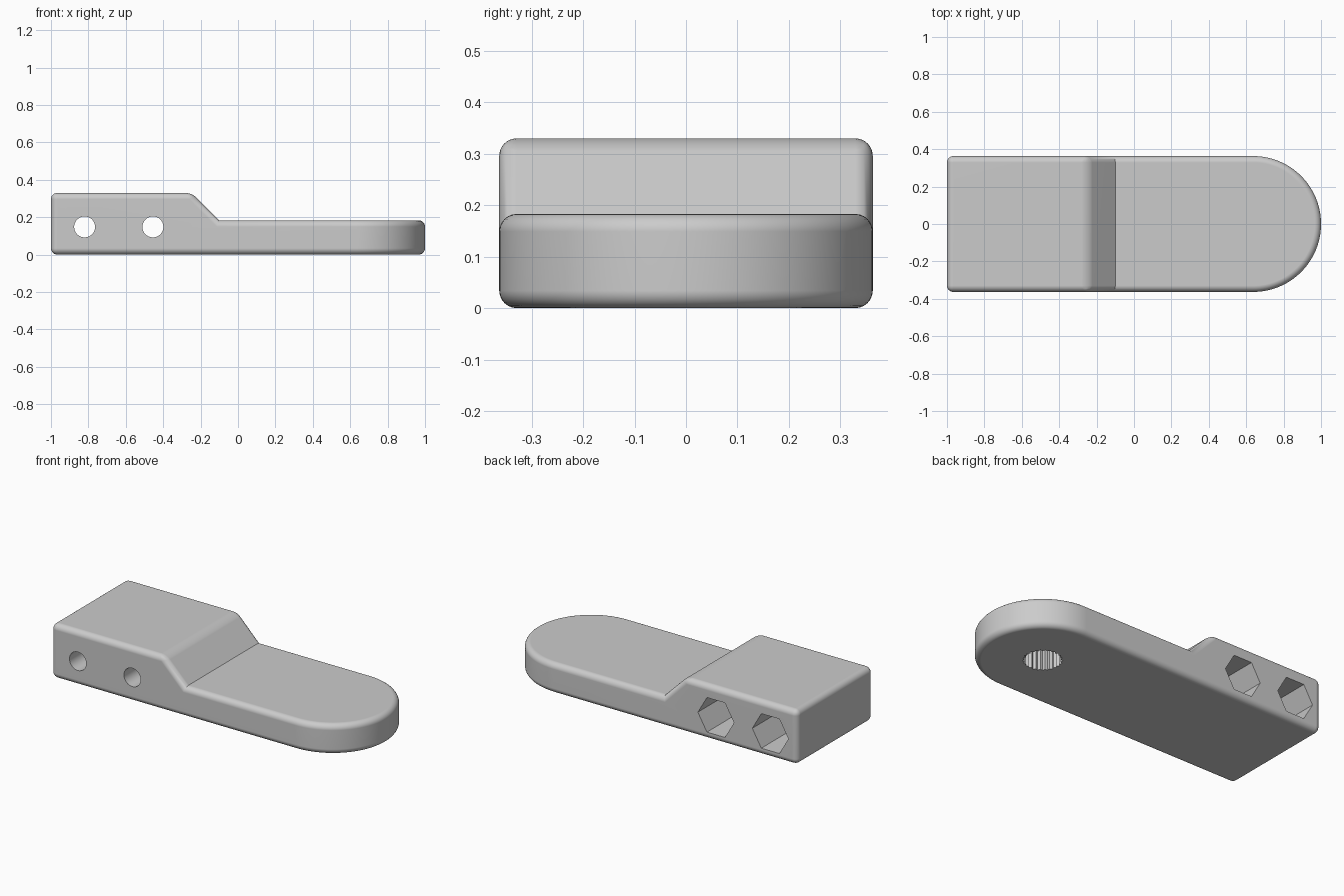
import bpy
import bmesh
from math import pi, cos, sin
from mathutils import Matrix, Vector

if "Cube" in bpy.data.objects:
    bpy.data.objects.remove(bpy.data.objects["Cube"])

HALF_W = 0.363
LOW, HIGH = 0.183, 0.33
ARC_X = 1 - HALF_W
FILLET = 0.034

grey = bpy.data.materials.new("light grey plastic")
grey.use_nodes = True
colour = (0.6, 0.6, 0.6, 1)
grey.diffuse_color = colour
grey.node_tree.nodes["Principled BSDF"].inputs["Base Color"].default_value = colour


def make_object(name, bm):
    bmesh.ops.recalc_face_normals(bm, faces=bm.faces[:])
    mesh = bpy.data.meshes.new(name)
    bm.to_mesh(mesh)
    bm.free()
    mesh.materials.append(grey)
    obj = bpy.data.objects.new(name, mesh)
    bpy.context.collection.objects.link(obj)
    return obj


def prism(name, outline, depth, matrix):
    """Extrude a flat outline along local z, then place it."""
    bm = bmesh.new()
    face = bm.faces.new([bm.verts.new((x, y, 0)) for x, y in outline])
    ext = bmesh.ops.extrude_face_region(bm, geom=[face])
    top = [v for v in ext["geom"] if isinstance(v, bmesh.types.BMVert)]
    bmesh.ops.translate(bm, verts=top, vec=(0, 0, depth))
    bm.transform(matrix)
    return make_object(name, bm)


def ring(radii, count, phase=0):
    return [(radii[i % len(radii)] * cos(phase + 2 * pi * i / count),
             radii[i % len(radii)] * sin(phase + 2 * pi * i / count))
            for i in range(count)]


# Arm body: pairs of stations joined by strips, then the round end
bm = bmesh.new()
stations = [(-1, HIGH), (-0.247, HIGH), (-0.1, LOW), (ARC_X, LOW)]
SEGS = 64
arc = [(ARC_X + HALF_W * sin(pi * i / SEGS), -HALF_W * cos(pi * i / SEGS), LOW)
       for i in range(1, SEGS)]
front = [(x, -HALF_W, z) for x, z in stations]
back = [(x, HALF_W, z) for x, z in reversed(stations)]
loop = front + arc + back
tops = [bm.verts.new(p) for p in loop]
lows = [bm.verts.new((x, y, 0)) for x, y, z in loop]
n = len(loop)
for i in range(n):
    j = (i + 1) % n
    bm.faces.new((lows[i], lows[j], tops[j], tops[i]))
bm.faces.new(lows)
for i in range(2):
    bm.faces.new((tops[i], tops[i + 1], tops[n - 2 - i], tops[n - 1 - i]))
bm.faces.new(tops[2:n - 2])
bmesh.ops.recalc_face_normals(bm, faces=bm.faces[:])
bmesh.ops.dissolve_limit(bm, angle_limit=0.01, verts=bm.verts[:], edges=bm.edges[:])

# Fillet every outer edge, leaving the inner corner of the step sharp
outer = [e for e in bm.edges if e.calc_face_angle_signed(0) > 0.4]
bmesh.ops.bevel(bm, geom=outer, offset=FILLET, offset_type='OFFSET', segments=6,
                profile=0.5, affect='EDGES', clamp_overlap=False)
arm = make_object("arm_body", bm)

# Cutters: bolt holes, hexagonal nut pockets and the toothed shaft socket
cutters = []
for x in (-0.82, -0.455):
    place = Matrix.Translation((x, HALF_W, 0.148)) @ Matrix.Rotation(pi / 2, 4, 'X')
    cutters.append(prism("nut_pocket_cutter", ring([0.121], 6), 0.4,
                         Matrix.Translation((0, 0.05, 0)) @ place))
    cutters.append(prism("bolt_hole_cutter", ring([0.056], 40), 1,
                         Matrix.Translation((0, 0.01, 0)) @ place))
cutters.append(prism("shaft_socket_cutter", ring([0.109, 0.098], 50), 0.18,
                     Matrix.Translation((ARC_X, 0, -0.05))))

bpy.context.view_layer.objects.active = arm
arm.select_set(True)
for cutter in cutters:
    cutter.hide_render = True
    mod = arm.modifiers.new("cut", 'BOOLEAN')
    mod.operation = 'DIFFERENCE'
    mod.solver = 'EXACT'
    mod.object = cutter
    bpy.ops.object.modifier_apply(modifier=mod.name)
for cutter in cutters:
    bpy.data.objects.remove(cutter)

# Smooth fillets with flat faces kept clean
bpy.ops.object.shade_smooth_by_angle(angle=pi / 6)
weighted = arm.modifiers.new("weighted_normals", 'WEIGHTED_NORMAL')
weighted.keep_sharp = True
